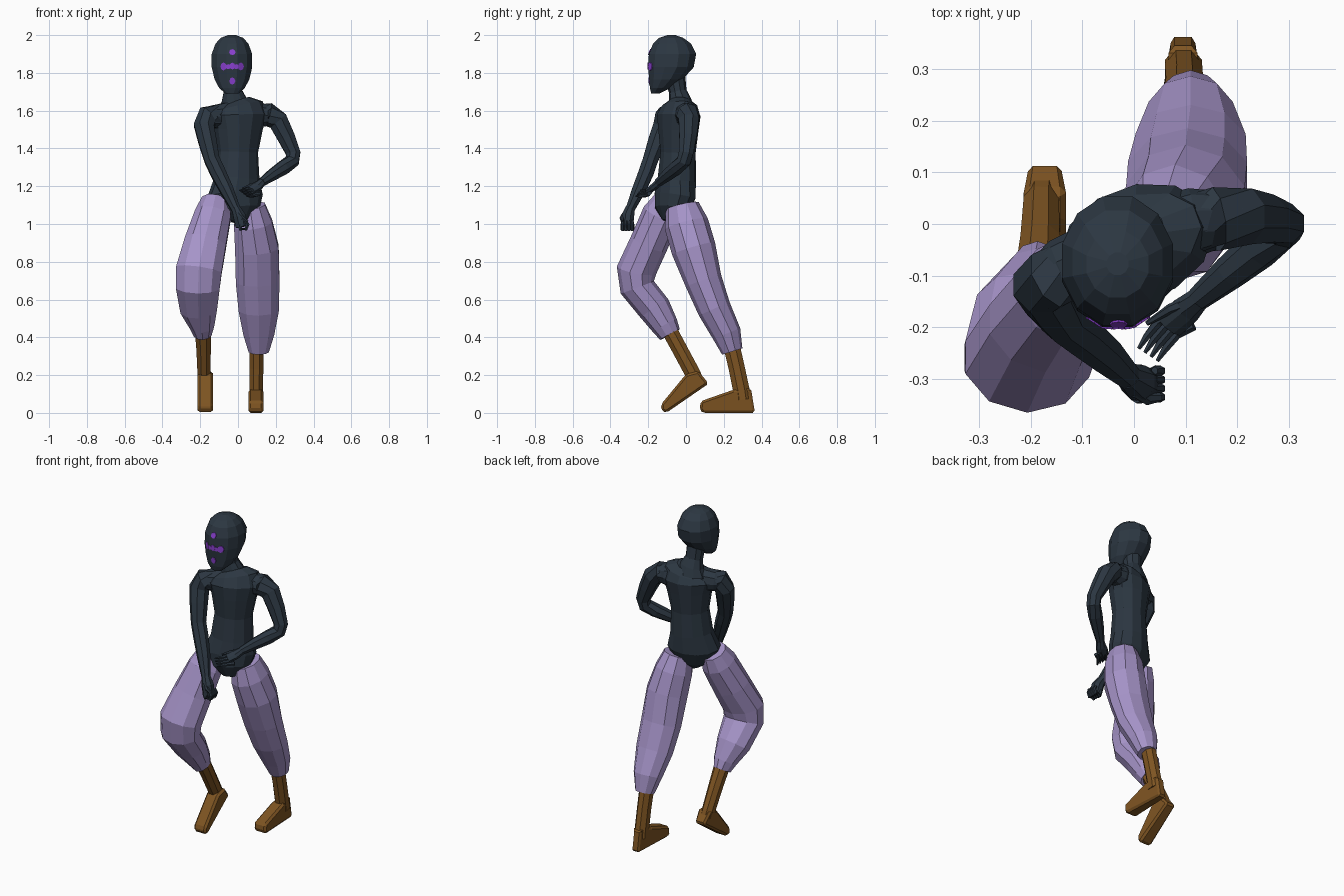
import bpy, bmesh, math
from mathutils import Vector
from mathutils.bvhtree import BVHTree


def material(name, rgb):
    m = bpy.data.materials.new(name)
    m.diffuse_color = (*rgb, 1)
    return m


SLATE = material("dark slate", (0.025, 0.038, 0.054))
LAVENDER = material("lavender", (0.38, 0.295, 0.58))
BROWN = material("boot brown", (0.21, 0.09, 0.016))
PURPLE = material("bright purple", (0.25, 0.05, 0.62))


def finish(name, bm, mat):
    bmesh.ops.recalc_face_normals(bm, faces=bm.faces)
    me = bpy.data.meshes.new(name)
    bm.to_mesh(me)
    bm.free()
    me.materials.append(mat)
    ob = bpy.data.objects.new(name, me)
    bpy.context.collection.objects.link(ob)
    return ob


def tube(name, rings, mat, n=10, side0=(1, 0, 0), side1=None, flat=False, grow=1.0):
    """Loft through rings of (x, y, z, side radius, depth radius)."""
    bm = bmesh.new()
    c = [Vector(r[:3]) for r in rings]
    side0, side1 = Vector(side0), Vector(side1 or side0)
    loops = []
    for i, r in enumerate(rings):
        t = Vector((0, 0, 1))
        if not flat:
            a = (c[i] - c[i - 1]).normalized() if i else Vector()
            b = (c[i + 1] - c[i]).normalized() if i + 1 < len(c) else Vector()
            t = (a + b).normalized()
        s = side0.lerp(side1, i / (len(c) - 1))
        s = (s - t * t.dot(s)).normalized()
        d = t.cross(s)
        loops.append([])
        for k in range(n):
            a = 2 * math.pi * (k + 0.5) / n
            loops[-1].append(bm.verts.new(
                c[i] + (s * r[3] * math.cos(a) + d * r[-1] * math.sin(a)) * grow))
    for p, q in zip(loops, loops[1:]):
        for k in range(n):
            bm.faces.new((p[k], p[(k + 1) % n], q[(k + 1) % n], q[k]))
    bm.faces.new(loops[0][::-1])
    bm.faces.new(loops[-1])
    return finish(name, bm, mat)


def foot(name, profile, x, half, heel):
    """Side profile (y, z) extruded across x, chamfered, narrowed at the heel."""
    bm = bmesh.new()
    f = bm.faces.new([bm.verts.new((x - half, y, z)) for y, z in profile])
    ext = bmesh.ops.extrude_face_region(bm, geom=[f])["geom"]
    bmesh.ops.translate(bm, vec=(2 * half, 0, 0),
                        verts=[v for v in ext if isinstance(v, bmesh.types.BMVert)])
    bmesh.ops.bevel(bm, geom=bm.edges[:], offset=0.012, segments=1, affect='EDGES')
    back = max(v.co.y for v in bm.verts)
    for v in bm.verts:
        if v.co.y > back - 0.03:
            v.co.x = x + (v.co.x - x) * heel
    return finish(name, bm, BROWN)


# Head: (z, half width, front y, back y)
head_rows = [(1.69, 0.035, -0.185, -0.14), (1.72, 0.07, -0.193, -0.08),
             (1.765, 0.095, -0.198, -0.015), (1.83, 0.111, -0.205, 0.045),
             (1.9, 0.111, -0.201, 0.058), (1.955, 0.09, -0.178, 0.03),
             (1.985, 0.062, -0.145, -0.012), (2.0, 0.022, -0.1, -0.055)]
head = tube("head", [(-0.032, (f + b) / 2, z, w, (b - f) / 2)
                     for z, w, f, b in head_rows], SLATE, n=12, flat=True)

# Face marks laid on the head surface: (x, z, radius x, radius z)
tree = BVHTree.FromPolygons([v.co for v in head.data.vertices],
                            [p.vertices for p in head.data.polygons])
bm = bmesh.new()
for x, z, rx, rz in [(-0.03, 1.91, 0.017, 0.016), (-0.03, 1.757, 0.016, 0.019),
                     (-0.077, 1.834, 0.016, 0.021), (-0.052, 1.833, 0.016, 0.013),
                     (-0.03, 1.836, 0.015, 0.018), (-0.009, 1.833, 0.016, 0.013),
                     (0.015, 1.834, 0.016, 0.021)]:
    ring = []
    for k in range(8):
        a = math.pi * k / 4
        px, pz = x + rx * math.cos(a), z + rz * math.sin(a)
        hit = tree.ray_cast(Vector((px, -1, pz)), Vector((0, 1, 0)))[0]
        ring.append(Vector((px, hit.y if hit else -0.2, pz)))
    front = [bm.verts.new(p + Vector((0, -0.004, 0))) for p in ring]
    back = [bm.verts.new(p + Vector((0, 0.003, 0))) for p in ring]
    bm.faces.new(front)
    bm.faces.new(back[::-1])
    for k in range(8):
        j = (k + 1) % 8
        bm.faces.new((front[k], back[k], back[j], front[j]))
finish("face_marks", bm, PURPLE)

# Neck, torso (turned and twisted) and shoulder yoke
tube("neck", [(-0.015, -0.03, 1.61, 0.1, 0.075), (-0.02, -0.032, 1.655, 0.07, 0.06),
              (-0.027, -0.043, 1.7, 0.052, 0.047), (-0.032, -0.06, 1.79, 0.055, 0.055)], SLATE)
tube("torso", [(0.01, -0.085, 1.015, 0.045, 0.042), (0.003, -0.073, 1.075, 0.118, 0.09),
               (-0.015, -0.058, 1.15, 0.152, 0.105), (-0.005, -0.048, 1.24, 0.122, 0.1),
               (0, -0.042, 1.38, 0.108, 0.092), (0.003, -0.04, 1.5, 0.13, 0.105),
               (0.005, -0.038, 1.575, 0.155, 0.112), (0, -0.035, 1.62, 0.14, 0.088),
               (-0.01, -0.032, 1.645, 0.08, 0.058)], SLATE, n=12,
     side0=(0.93, 0.35, -0.15), side1=(0.93, 0.35, 0.07))
tube("shoulder_yoke", [(-0.185, -0.112, 1.565, 0.04, 0.042), (-0.14, -0.09, 1.568, 0.06, 0.062),
                       (0, -0.035, 1.575, 0.085, 0.075), (0.12, 0.005, 1.577, 0.068, 0.066),
                       (0.21, 0.015, 1.57, 0.042, 0.045)], SLATE, side0=(0, 0, 1))

# Arms
tube("right_arm", [(-0.11, -0.08, 1.57, 0.06), (-0.16, -0.105, 1.568, 0.06),
                   (-0.18, -0.12, 1.52, 0.056), (-0.162, -0.152, 1.44, 0.05),
                   (-0.138, -0.188, 1.34, 0.042), (-0.105, -0.212, 1.27, 0.042),
                   (-0.06, -0.25, 1.18, 0.037), (-0.012, -0.295, 1.08, 0.025),
                   (0, -0.302, 1.055, 0.025)], SLATE, n=8, grow=1.04)
tube("left_arm", [(0.09, -0.005, 1.578, 0.06), (0.16, 0.01, 1.58, 0.06),
                  (0.213, 0.015, 1.545, 0.056), (0.255, 0.01, 1.46, 0.048),
                  (0.292, 0.0, 1.375, 0.04), (0.287, -0.01, 1.335, 0.039),
                  (0.24, -0.05, 1.298, 0.039), (0.185, -0.095, 1.262, 0.033),
                  (0.125, -0.145, 1.22, 0.023)], SLATE, n=8, grow=1.04)

# Right hand: loose fist
tube("right_palm", [(-0.012, -0.295, 1.085, 0.024, 0.026), (0.008, -0.308, 1.04, 0.036, 0.036),
                    (0.02, -0.312, 0.985, 0.034, 0.034)], SLATE, n=8)
for i in range(4):
    y = -0.336 + 0.017 * i
    tube("right_finger", [(0.005, y, 1.0, 0.012), (0.015, y, 0.972, 0.012),
                          (0.042, y, 0.972, 0.011), (0.052, y, 0.998, 0.01),
                          (0.04, y, 1.018, 0.008)], SLATE, n=6)
tube("right_thumb", [(0.0, -0.325, 1.055, 0.013), (0.025, -0.34, 1.03, 0.012),
                     (0.05, -0.336, 1.012, 0.009)], SLATE, n=6)

# Left hand: open
tube("left_palm", [(0.128, -0.142, 1.222, 0.022, 0.022), (0.1, -0.168, 1.198, 0.031, 0.021),
                   (0.068, -0.198, 1.178, 0.03, 0.016)], SLATE, n=8)
for i in range(4):
    bx, by, bz = 0.047 + 0.012 * i, -0.19 - 0.008 * i, 1.186 - 0.01 * i
    tube("left_finger", [(bx + 0.032, by + 0.018, bz + 0.003, 0.011), (bx, by, bz - 0.005, 0.01),
                         (bx - 0.022, by - 0.028, bz - 0.008, 0.008),
                         (bx - 0.038, by - 0.052, bz - 0.008, 0.004)], SLATE, n=6)
tube("left_thumb", [(0.115, -0.148, 1.215, 0.014), (0.07, -0.165, 1.207, 0.01),
                    (0.025, -0.193, 1.188, 0.005)], SLATE, n=6)

# Baggy trouser legs
tube("right_trouser_leg", [(-0.118, -0.095, 1.125, 0.075, 0.075), (-0.132, -0.13, 1.05, 0.098, 0.1),
                           (-0.172, -0.195, 0.9, 0.114, 0.1), (-0.207, -0.262, 0.755, 0.125, 0.104),
                           (-0.213, -0.258, 0.665, 0.119, 0.092), (-0.208, -0.165, 0.55, 0.1, 0.086),
                           (-0.19, -0.11, 0.46, 0.066, 0.07), (-0.187, -0.085, 0.415, 0.048, 0.058)],
     LAVENDER, grow=1.02)
tube("left_trouser_leg", [(0.065, -0.02, 1.095, 0.08, 0.088), (0.08, 0.002, 1.0, 0.105, 0.115),
                          (0.1, 0.04, 0.87, 0.119, 0.116), (0.104, 0.092, 0.7, 0.119, 0.097),
                          (0.11, 0.15, 0.55, 0.11, 0.087), (0.11, 0.215, 0.42, 0.084, 0.076),
                          (0.11, 0.245, 0.325, 0.055, 0.055)], LAVENDER, grow=1.02)

# Boots: shaft and foot
tube("right_boot_shaft", [(-0.186, -0.095, 0.45, 0.045, 0.044), (-0.182, -0.035, 0.34, 0.04, 0.043),
                          (-0.18, 0.035, 0.21, 0.036, 0.043), (-0.178, 0.05, 0.17, 0.036, 0.045)],
     BROWN, n=8, grow=1.03)
foot("right_boot_foot", [(-0.132, 0.045), (-0.13, 0.012), (-0.105, 0), (0.12, 0.155),
                         (0.065, 0.222), (0.0, 0.205)], -0.173, 0.041, 0.8)
tube("left_boot_shaft", [(0.098, 0.24, 0.36, 0.04, 0.046), (0.098, 0.268, 0.24, 0.038, 0.045),
                         (0.096, 0.293, 0.12, 0.038, 0.046), (0.096, 0.3, 0.07, 0.038, 0.046)],
     BROWN, n=8, grow=1.03)
foot("left_boot_foot", [(0.078, 0.062), (0.072, 0.015), (0.09, 0), (0.365, 0),
                        (0.344, 0.13), (0.25, 0.122)], 0.095, 0.04, 0.6)
